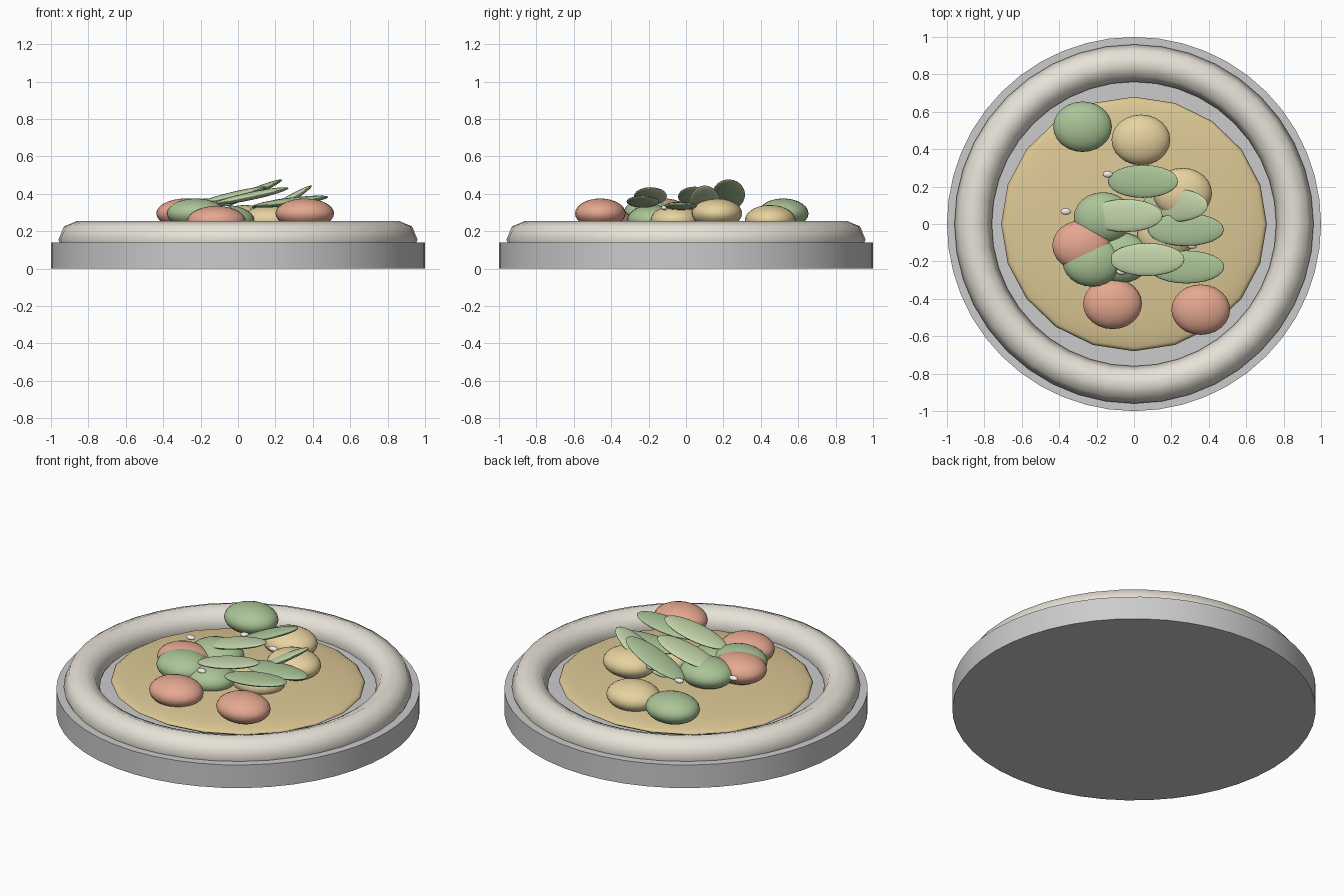
import bpy
from math import radians

if "Cube" in bpy.data.objects:
    bpy.data.objects.remove(bpy.data.objects["Cube"])


def material(name, rgb):
    m = bpy.data.materials.new(name)
    m.diffuse_color = (*rgb, 1)
    m.use_nodes = True
    m.node_tree.nodes["Principled BSDF"].inputs["Base Color"].default_value = m.diffuse_color
    return m


CREAM = material("cream", (0.80, 0.76, 0.68))
SAUCE = material("sauce_tan", (0.72, 0.58, 0.30))
TAN = material("tan", (0.80, 0.65, 0.35))
GREEN = material("green", (0.40, 0.55, 0.31))
PALE = material("pale_green", (0.54, 0.66, 0.40))
RED = material("salmon", (0.78, 0.39, 0.28))
WHITE = material("white", (0.88, 0.86, 0.80))


def finish(name, mat=None):
    o = bpy.context.object
    o.name = name
    if mat:
        o.data.materials.append(mat)
    bpy.ops.object.shade_smooth_by_angle(angle=radians(50))
    return o


def ellipsoid(name, loc, radii, mat, tilt=0, segs=24, rings=14):
    bpy.ops.mesh.primitive_uv_sphere_add(segments=segs, ring_count=rings, location=loc,
                                         rotation=(0, radians(-tilt), 0))
    bpy.context.object.scale = radii
    return finish(name, mat)


# Plate base
bpy.ops.mesh.primitive_cylinder_add(vertices=48, radius=1, depth=0.14, location=(0, 0, 0.07))
finish("plate_base")

# Rounded rim
bpy.ops.mesh.primitive_torus_add(major_segments=40, minor_segments=8, major_radius=0.86,
                                 minor_radius=0.1, location=(0, 0, 0.155))
finish("plate_rim", CREAM)

# Sauce bed
ellipsoid("sauce_bed", (0, 0, 0.18), (0.71, 0.68, 0.06), SAUCE, segs=20, rings=12)

# Rounded vegetable pieces
pieces = [
    (-0.275, 0.52, 0.295, GREEN), (0.037, 0.45, 0.26, TAN), (0.26, 0.165, 0.295, TAN),
    (-0.165, 0.035, 0.295, GREEN), (-0.07, -0.18, 0.26, GREEN), (-0.225, -0.20, 0.295, GREEN),
    (-0.28, -0.115, 0.295, RED), (-0.115, -0.427, 0.255, RED), (0.357, -0.458, 0.295, RED),
    (0.175, -0.055, 0.258, TAN),
]
for i, (x, y, z, mat) in enumerate(pieces, 1):
    ellipsoid(f"vegetable_{i}", (x, y, z), (0.157, 0.135, 0.08), mat)

# Tilted leaves: x, y, z, tilt in degrees
leaves = [
    (0.048, 0.228, 0.395, 23, GREEN), (0.07, -0.19, 0.388, 12, PALE),
    (0.28, -0.23, 0.358, 7, GREEN), (0.277, -0.03, 0.335, 2, GREEN),
    (0.22, 0.10, 0.338, 31, PALE), (-0.045, 0.045, 0.385, 14, PALE),
]
for i, (x, y, z, tilt, mat) in enumerate(leaves, 1):
    ellipsoid(f"leaf_{i}", (x, y, z), (0.204, 0.088, 0.021), mat, tilt)

# Small white grains
grains = [(-0.14, 0.266), (-0.365, 0.067), (0.31, -0.115), (0.09, 0.208), (-0.066, -0.254)]
for i, (x, y) in enumerate(grains, 1):
    ellipsoid(f"grain_{i}", (x, y, 0.325), (0.028, 0.018, 0.014), WHITE, segs=12, rings=8)
